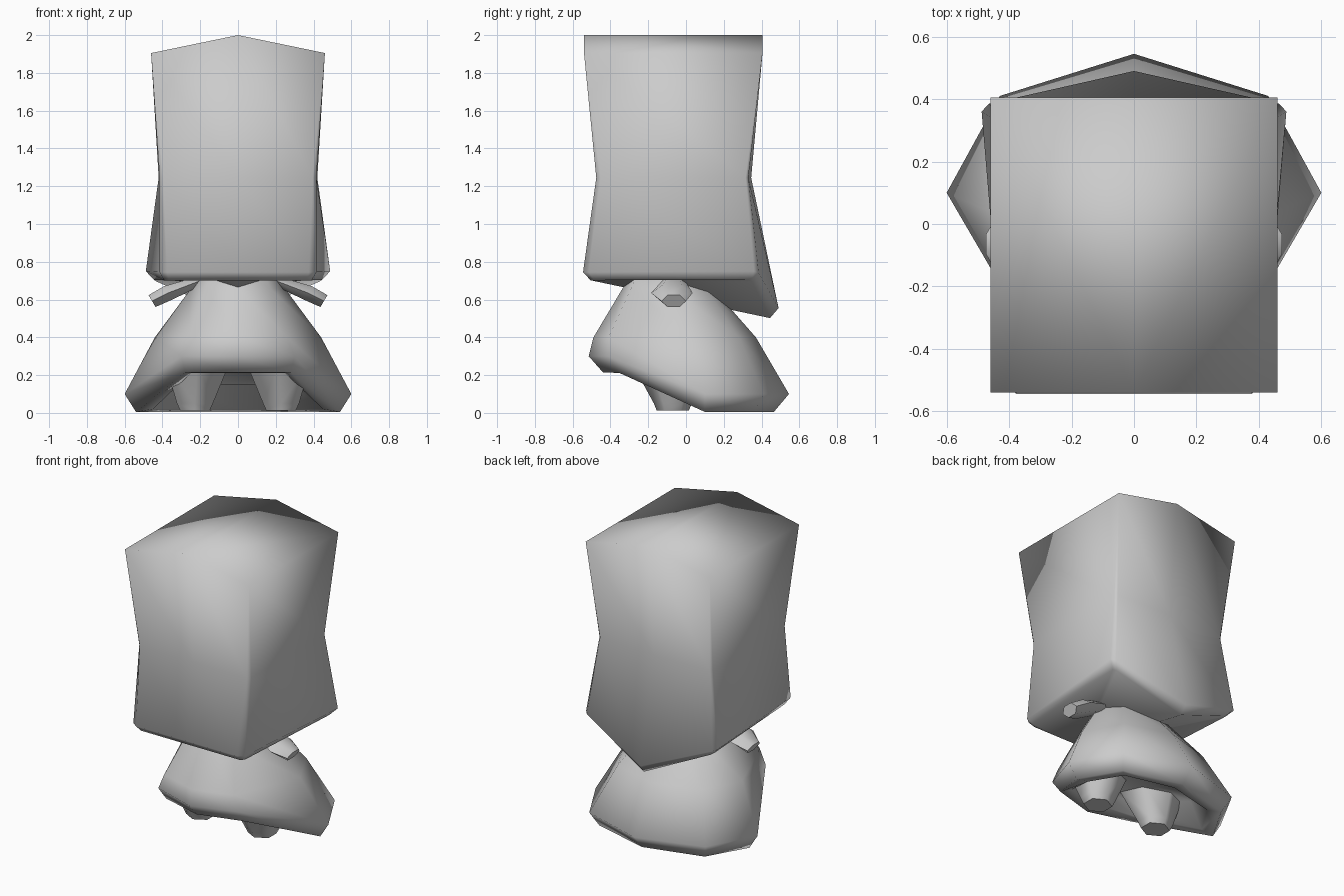
import bpy, bmesh, math
from mathutils import Vector

cube = bpy.data.objects.get("Cube")
if cube:
    bpy.data.objects.remove(cube)

grey = bpy.data.materials.new("plain grey")
COL = (0.6, 0.6, 0.6, 1)
grey.diffuse_color = COL
grey.use_nodes = True
grey.node_tree.nodes["Principled BSDF"].inputs["Base Color"].default_value = COL


def finish(bm, name, angle=180):
    bmesh.ops.remove_doubles(bm, verts=bm.verts, dist=0.0005)
    bmesh.ops.recalc_face_normals(bm, faces=bm.faces)
    me = bpy.data.meshes.new(name)
    bm.to_mesh(me)
    bm.free()
    ob = bpy.data.objects.new(name, me)
    bpy.context.collection.objects.link(ob)
    me.materials.append(grey)
    bpy.ops.object.select_all(action='DESELECT')
    ob.select_set(True)
    bpy.context.view_layer.objects.active = ob
    bpy.ops.object.shade_smooth_by_angle(angle=math.radians(angle))
    return ob


def skin(bm, rings):
    """Join a list of closed rings of points with quads, return the vertex rings."""
    vr = [[bm.verts.new(p) for p in r] for r in rings]
    n = len(vr[0])
    for a, b in zip(vr, vr[1:]):
        for i in range(n):
            j = (i + 1) % n
            bm.faces.new((a[i], a[j], b[j], b[i]))
    return vr


def mirrored(half):
    """Half outline from front centre to back centre, completed on -x."""
    return half + [(-x, y, z) for x, y, z in half[-2:0:-1]]


def cap(bm, ring, faces):
    for f in faces:
        bm.faces.new([ring[i] for i in f])


# Head: tall box with a ridged top, pinched waist and underside dropping to the back
head = [
    [(0, -.54, 2), (.46, -.54, 1.905), (.46, -.54, 1.905),
     (.46, .405, 1.905), (.46, .405, 1.905), (0, .405, 2)],
    [(0, -.475, 1.245), (.395, -.475, 1.245), (.415, -.452, 1.245),
     (.42, .315, 1.245), (.405, .33, 1.245), (0, .345, 1.245)],
    [(0, -.545, .745), (.375, -.545, .745), (.415, -.515, .745),
     (.488, .36, .75), (.465, .385, .74), (0, .49, .555)],
    [(0, -.505, .702), (.365, -.505, .702), (.39, -.485, .702),
     (.445, .33, .705), (.43, .35, .695), (0, .445, .502)],
]
bm = bmesh.new()
vr = skin(bm, [mirrored(h) for h in head])
cap(bm, vr[0], ((0, 1, 2, 3, 4, 5), (0, -1, -2, -3, -4, 5)))
cap(bm, vr[-1], ((0, 1, 2, 3), (0, 3, 4), (0, 4, 5),
                 (0, -1, -2, -3), (0, -3, -4), (0, -4, 5)))
finish(bm, "head")

# Body: bell with a raised front lip and a hollow underside
body = [
    [(0, -.28, .75), (.13, -.25, .75), (.19, -.09, .75), (.12, .02, .75), (0, .05, .75)],
    [(0, -.335, .66), (.17, -.29, .66), (.255, -.07, .65), (.17, .11, .65), (0, .15, .65)],
    [(0, -.49, .4), (.26, -.41, .4), (.44, .03, .4), (.31, .28, .4), (0, .37, .4)],
    [(0, -.515, .3), (.3, -.415, .3), (.6, .1, .1), (.43, .41, .1), (0, .545, .1)],
    [(0, -.44, .215), (.28, -.36, .215), (.54, .1, .005), (.39, .36, .005), (0, .465, .005)],
    [(0, -.33, .21), (.25, -.29, .21), (.45, .1, .02), (.33, .3, .02), (0, .38, .02)],
    [(0, -.27, .27), (.22, -.24, .27), (.38, .08, .2), (.28, .25, .15), (0, .31, .15)],
]
bm = bmesh.new()
vr = skin(bm, [mirrored(h) for h in body])
for r in (vr[0], vr[-1]):
    cap(bm, r, ((0, 1, -1), (1, 2, -2, -1), (2, 3, -3, -2), (3, 4, -3)))
finish(bm, "body", 75)


def limb(name, side, rings, axis):
    """Six-sided limb; each ring is (centre, half width in y, other half width)."""
    ax = Vector(axis).normalized()
    v = ax.cross(Vector((0, 1, 0)))
    pts = []
    for c, ry, rv in rings:
        ring = []
        for k in range(6):
            a = math.tau * k / 6
            p = Vector(c) + Vector((0, 1, 0)) * ry * math.cos(a) + v * rv * math.sin(a)
            ring.append((p.x * side, p.y, p.z))
        pts.append(ring)
    bm = bmesh.new()
    vr = skin(bm, pts)
    bm.faces.new(vr[0])
    bm.faces.new(vr[-1])
    finish(bm, name, 60)


# Arms and feet on both sides
for side, label in ((1, "left"), (-1, "right")):
    limb(label + "_arm", side, [
        ((.2, -.065, .70), .06, .03),
        ((.37, -.075, .635), .11, .048),
        ((.455, -.065, .592), .065, .042)], (.85, 0, -.5))
    limb(label + "_foot", side, [
        ((.215, -.09, .27), .2, .2),
        ((.228, -.07, .05), .10, .11),
        ((.228, -.07, .012), .085, .09)], (0, 0, -1))
